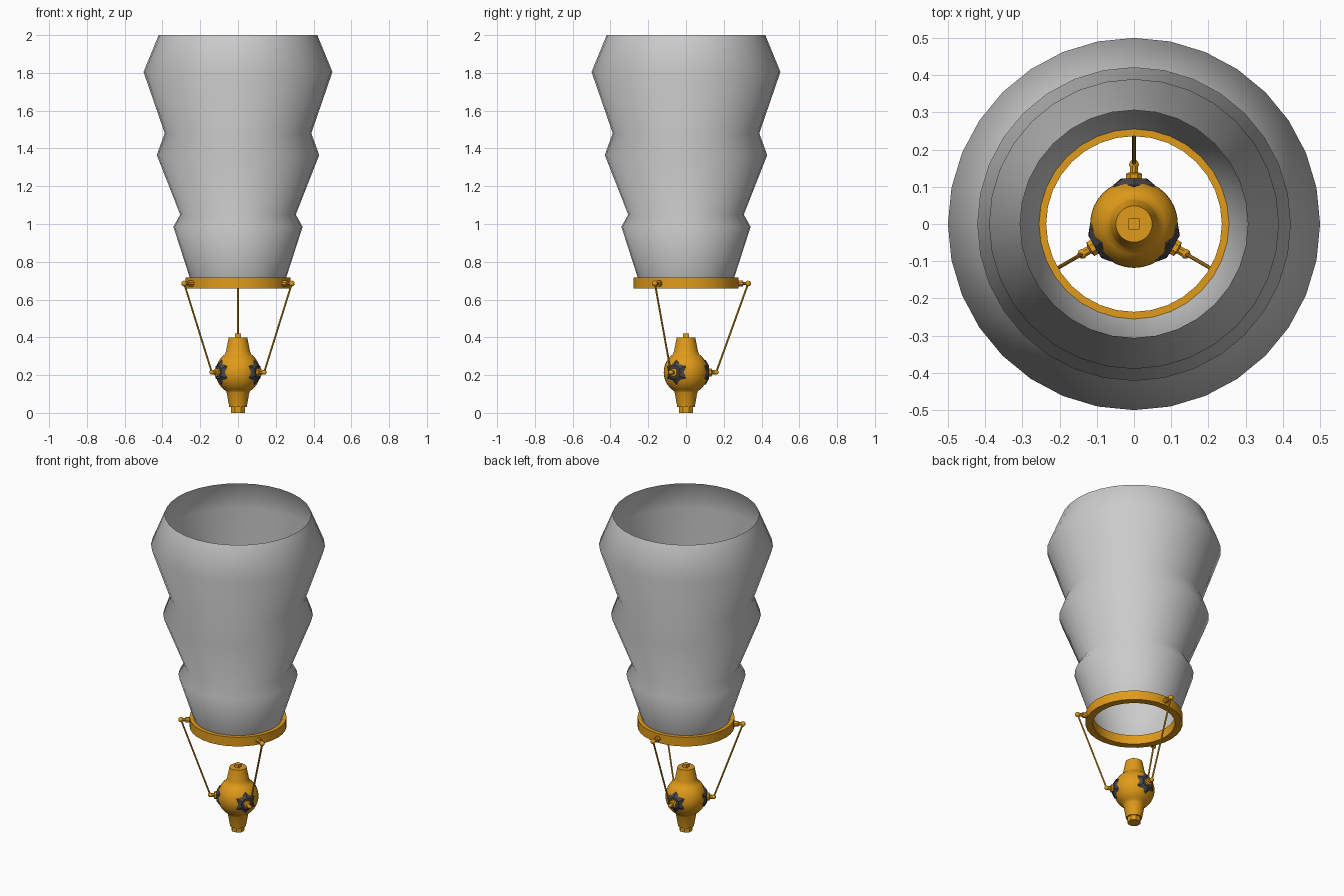
import bpy, bmesh
from math import sin, cos, pi, radians, sqrt
from mathutils import Vector, Matrix

if "Cube" in bpy.data.objects:
    bpy.data.objects.remove(bpy.data.objects["Cube"])


def material(name, color):
    m = bpy.data.materials.new(name)
    m.diffuse_color = color
    m.use_nodes = True
    m.node_tree.nodes["Principled BSDF"].inputs["Base Color"].default_value = m.diffuse_color
    return m


BRASS = material("brass", (0.75, 0.33, 0.01, 1))
DARK = material("dark_metal", (0.06, 0.06, 0.07, 1))


def finish(name, bm, mat=None, angle=35, matrix=Matrix(), recalc=True):
    if recalc:
        bmesh.ops.recalc_face_normals(bm, faces=bm.faces)
    me = bpy.data.meshes.new(name)
    bm.to_mesh(me)
    bm.free()
    ob = bpy.data.objects.new(name, me)
    bpy.context.collection.objects.link(ob)
    if mat:
        me.materials.append(mat)
    ob.matrix_world = matrix
    bpy.ops.object.select_all(action='DESELECT')
    ob.select_set(True)
    bpy.context.view_layer.objects.active = ob
    bpy.ops.object.shade_smooth_by_angle(angle=radians(angle))
    return ob


def lathe(name, profile, n, mat=None, cap=True, loop=False, turn=0.0, wave=None, **kw):
    """Revolve (radius, height) points; wave optionally scales each ring per step."""
    bm = bmesh.new()
    rings = []
    for j, (r, z) in enumerate(profile):
        ring = []
        for i in range(n):
            a = 2 * pi * i / n + turn
            s = r * (wave(i, j) if wave else 1)
            ring.append(bm.verts.new((s * cos(a), s * sin(a), z)))
        rings.append(ring)
    pairs = list(zip(rings, rings[1:])) + ([(rings[-1], rings[0])] if loop else [])
    for a, b in pairs:
        for i in range(n):
            k = (i + 1) % n
            bm.faces.new((a[i], a[k], b[k], b[i]))
    if cap and not loop:
        bm.faces.new(rings[0][::-1])
        bm.faces.new(rings[-1])
    return finish(name, bm, mat, **kw)


def ball(name, pos, r, mat):
    bm = bmesh.new()
    bmesh.ops.create_uvsphere(bm, u_segments=16, v_segments=10, radius=r)
    return finish(name, bm, mat, matrix=Matrix.Translation(pos))


# Thin open shade with three flared tiers
lathe("shade", [(0.25, 0.70), (0.342, 0.985), (0.306, 1.05), (0.43, 1.365),
                (0.388, 1.48), (0.5, 1.805), (0.42, 2.0)], 32, cap=False, angle=60)

# Ring holding the shade
lathe("shade_ring", [(0.236, 0.658), (0.279, 0.658), (0.279, 0.716), (0.236, 0.716)],
      32, BRASS, loop=True)

# Round body with tapered necks
ZC, R = 0.215, 0.118
sphere = [(R * cos(t), ZC + R * sin(t)) for t in
          [radians(-57 + 111 * i / 14) for i in range(15)]]
lathe("body", [(0.046, 0.03), (0.06, 0.108)] + sphere + [(0.063, 0.328), (0.049, 0.4)],
      32, BRASS)
lathe("foot_nut", [(0.0395, 0.0), (0.0395, 0.031)], 8, BRASS, turn=pi / 8)
lathe("top_stud", [(0.015 * sqrt(2), 0.398), (0.015 * sqrt(2), 0.42)], 4, BRASS, turn=pi / 4)

# Three arms around the body
for k, deg in enumerate((90, 210, 330), 1):
    out = Vector((cos(radians(deg)), sin(radians(deg)), 0))
    basis = Matrix.Rotation(radians(deg), 4, 'Z') @ Matrix.Rotation(pi / 2, 4, 'Y')
    low = Matrix.Translation((0, 0, ZC)) @ basis
    high = Matrix.Translation((0, 0, 0.685)) @ basis

    # Six-pointed dark plate hugging the body
    lathe(f"star_plate_{k}", [(0.064, 0.085), (0.064, 0.105), (0.035, 0.122)], 12, DARK,
          wave=lambda i, j: 0.78 if i % 2 and j < 2 else 1, matrix=low)
    # Lower and upper fittings
    lathe(f"lower_nut_{k}", [(0.023, 0.117), (0.023, 0.135), (0.012, 0.139),
                             (0.012, 0.156)], 8, BRASS, turn=pi / 8, matrix=low)
    lathe(f"upper_nut_{k}", [(0.016, 0.27), (0.016, 0.302), (0.01, 0.304), (0.01, 0.325)],
          8, BRASS, turn=pi / 8, matrix=high)
    a = out * 0.16 + Vector((0, 0, ZC))
    b = out * 0.329 + Vector((0, 0, 0.685))
    ball(f"lower_joint_{k}", a, 0.013, BRASS)
    ball(f"upper_joint_{k}", b, 0.015, BRASS)
    # Support rod between the joints
    d = b - a
    lathe(f"support_rod_{k}", [(0.005, 0), (0.005, d.length)], 8, BRASS,
          matrix=Matrix.Translation(a) @ d.to_track_quat('Z', 'Y').to_matrix().to_4x4())
